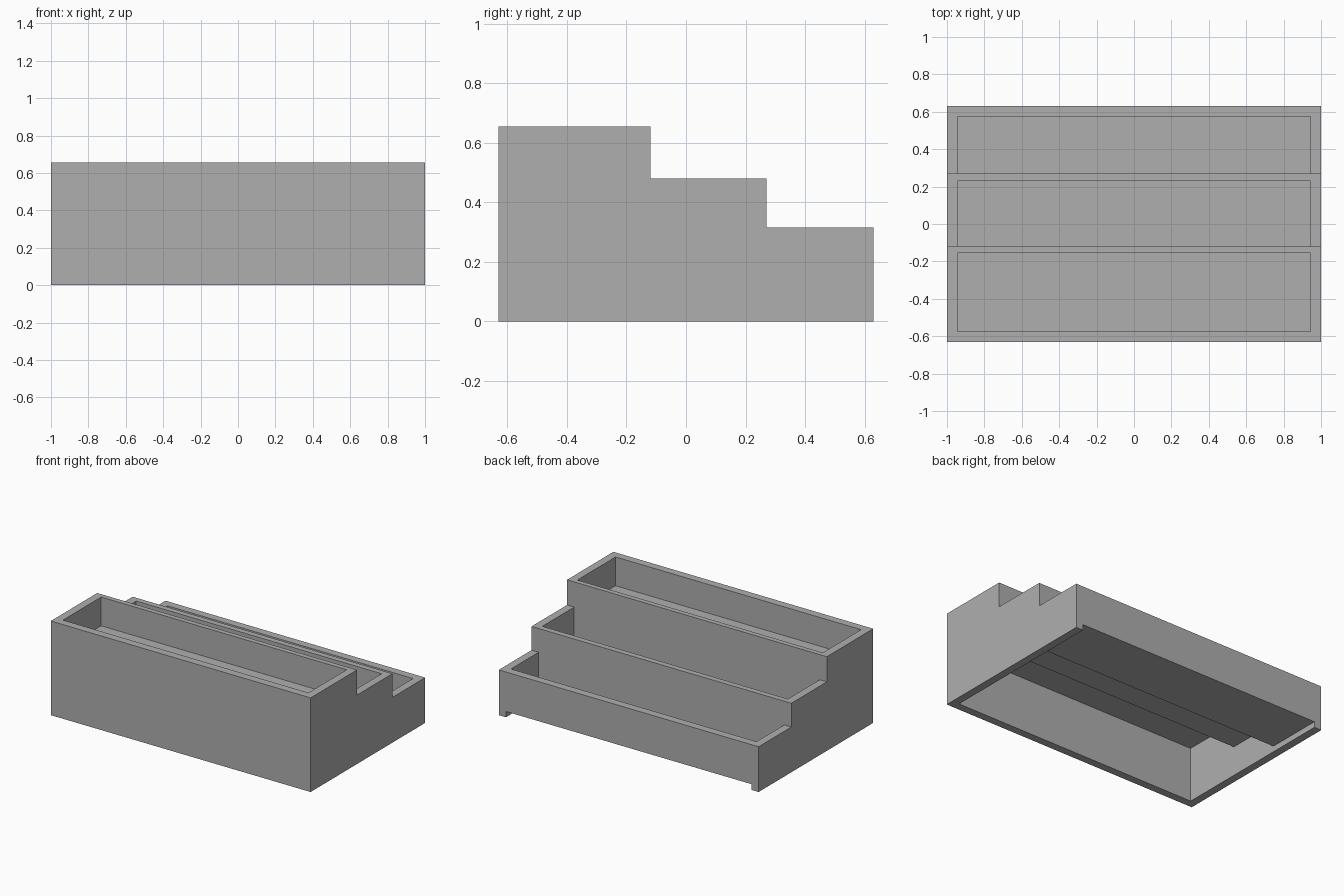
import bpy
import bmesh

cube = bpy.data.objects.get("Cube")
if cube:
    bpy.data.objects.remove(cube, do_unlink=True)

grey = bpy.data.materials.new("plain grey")
grey.use_nodes = True
colour = (0.43, 0.43, 0.43, 1)
grey.diffuse_color = colour
grey.node_tree.nodes["Principled BSDF"].inputs["Base Color"].default_value = colour


def extrude_profile(name, profile, half_width):
    """Sweep a (y, z) outline along x, centred on x = 0."""
    bm = bmesh.new()
    face = bm.faces.new([bm.verts.new((-half_width, y, z)) for y, z in profile])
    swept = bmesh.ops.extrude_face_region(bm, geom=[face])["geom"]
    moved = [v for v in swept if isinstance(v, bmesh.types.BMVert)]
    bmesh.ops.translate(bm, verts=moved, vec=(2 * half_width, 0, 0))
    bmesh.ops.recalc_face_normals(bm, faces=bm.faces)
    mesh = bpy.data.meshes.new(name)
    bm.to_mesh(mesh)
    bm.free()
    mesh.materials.append(grey)
    obj = bpy.data.objects.new(name, mesh)
    bpy.context.collection.objects.link(obj)
    return obj


front, back, wall = -0.63, 0.63, 0.055
inner_front, inner_back = front + wall, back - wall
inner_half = 1 - wall
tops = (0.655, 0.48, 0.315)       # rim height of each tier
risers = (-0.12, 0.27)            # where each tier drops to the next
dividers = (-0.155, 0.23)         # front side of each riser wall
depth, base = 0.2, 0.075          # trough depth and floor thickness
under = [top - depth - base for top in tops]

# Stepped outer block
body = extrude_profile("tiered_planter", [
    (front, 0), (back, 0), (back, tops[2]), (risers[1], tops[2]),
    (risers[1], tops[1]), (risers[0], tops[1]), (risers[0], tops[0]),
    (front, tops[0])], 1)

# Stepped hollow beneath the troughs, open under the back wall
cutters = [extrude_profile("underside_cutter", [
    (inner_front, -0.1), (back + 0.1, -0.1), (back + 0.1, under[2]),
    (dividers[1], under[2]), (dividers[1], under[1]),
    (dividers[0], under[1]), (dividers[0], under[0]),
    (inner_front, under[0])], inner_half)]

# One open trough in each tier
starts = (inner_front, *risers)
ends = (*dividers, inner_back)
for y0, y1, top in zip(starts, ends, tops):
    cutters.append(extrude_profile("trough_cutter", [
        (y0, top - depth), (y1, top - depth), (y1, top + 0.05),
        (y0, top + 0.05)], inner_half))

for cutter in cutters:
    cut = body.modifiers.new(cutter.name, "BOOLEAN")
    cut.operation = "DIFFERENCE"
    cut.solver = "EXACT"
    cut.object = cutter

# Bake the cuts, then drop the cutters
bpy.context.view_layer.objects.active = body
body.select_set(True)
for name in [m.name for m in body.modifiers]:
    bpy.ops.object.modifier_apply(modifier=name)
for cutter in cutters:
    bpy.data.objects.remove(cutter, do_unlink=True)
